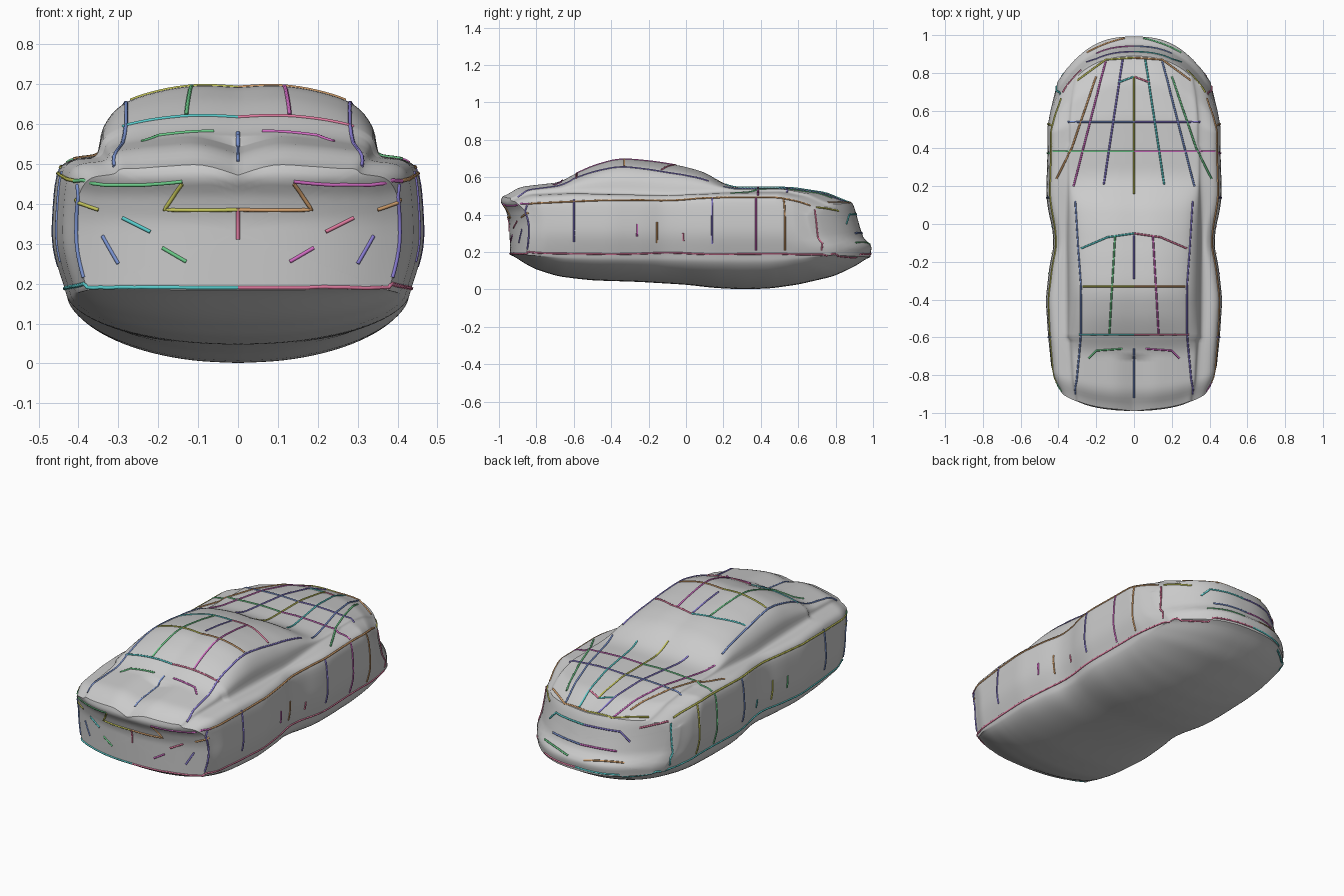
import bpy, bmesh, math
from mathutils import Vector
from mathutils.bvhtree import BVHTree

if "Cube" in bpy.data.objects:
    bpy.data.objects.remove(bpy.data.objects["Cube"])


def lerp_table(t, v):
    if v <= t[0][0]:
        return t[0][1]
    for (a, p), (b, q) in zip(t, t[1:]):
        if v <= b:
            return p + (q - p) * (v - a) / (b - a)
    return t[-1][1]


def soft(t, v, r=0.035):
    return sum(lerp_table(t, v + r * k / 2) for k in range(-2, 3)) / 5


# Body profiles along the length
WIDTH = [(-1, .40), (-.9, .435), (-.6, .452), (-.4, .465), (-.22, .445), (-.12, .423), (-.02, .43),
         (.06, .45), (.15, .463), (.4, .455), (.7, .455), (.9, .44), (1, .415)]
UNDER = [(-1, .19), (-.93, .15), (-.85, .11), (-.7, .07), (-.5, .048), (-.25, .04), (0, .025),
         (.15, .008), (.3, 0), (.45, .005), (.6, .025), (.8, .07), (.93, .13), (1, .18)]
BELT = [(-1, .46), (-.92, .497), (-.6, .51), (-.1, .5), (.2, .51), (.6, .512), (.85, .485), (1, .43)]
CROWN = [(-1, .03), (-.9, .05), (-.68, .065), (-.6, .105), (-.5, .153), (-.38, .19), (-.3, .193),
         (-.15, .18), (-.02, .157), (.1, .12), (.2, .055), (.26, .035), (.5, .033), (1, .03)]
NOSE = [(.18, .985), (.235, .995), (.27, .95), (.35, .925), (.44, .9), (.5, .87)]
TAIL = [(.18, .94), (.36, .945), (.43, .965), (.465, .995), (.5, .98)]


def place(x, y, z):
    # Bow the nose and tail in plan and in side view
    if y > .45:
        end = soft(NOSE, z, .015) - .23 * (abs(x) / .4) ** 2.6
        y = .45 + (y - .45) / .55 * (max(end, .55) - .45)
    elif y < -.6:
        end = soft(TAIL, z, .015) - .1 * (abs(x) / .4) ** 2.5
        y = -.6 + (y + .6) / .4 * (end - .6)
    return (x, y, z)


def catmull(pts, n):
    out = []
    for i in range(len(pts) - 1):
        a, b = pts[max(i - 1, 0)], pts[i]
        c, d = pts[i + 1], pts[min(i + 2, len(pts) - 1)]
        for k in range(n):
            t = k / n
            out.append(tuple(.5 * (2 * q + (r - p) * t + (2 * p - 5 * q + 4 * r - s) * t * t
                                   + (3 * q - p - 3 * r + s) * t ** 3) for p, q, r, s in zip(a, b, c, d)))
    return out + [pts[-1]]


def section(y):
    w, zb, b, c = soft(WIDTH, y), soft(UNDER, y), soft(BELT, y), soft(CROWN, y)
    s = w / .455
    k = .33 * s if abs(y + .1) > .5 else .338
    dip = .025 if y < -.7 else .004
    half = [(.94 * w * math.sin(a * math.pi / 12), .19 - (.19 - zb) * math.cos(a * math.pi / 12))
            for a in range(7)]
    half += [(w, .29), (w, .39), (.975 * w, b - .03), (.91 * w, b), (k + .02, b + .01),
             (k, b + .01 + .4 * c), (.86 * k, b + .75 * c), (.6 * k, b + .92 * c),
             (.3 * k, b + c), (0, b + c - dip)]
    half = catmull(half, 4)
    return half + [(-x, z) for x, z in half[-2:0:-1]]


# Closed body shell
bm = bmesh.new()
N = 100
loops = []
stations = [-1 + 2 * i / N for i in range(N + 1)]
rings = [(y, section(y)) for y in stations]


def shrink(ring, f):
    return [(x * f, .33 + (z - .33) * f) for x, z in ring]


caps = [k / 10 for k in range(1, 10)]
rings = ([(-1, shrink(rings[0][1], f)) for f in caps] + rings
         + [(1, shrink(rings[-1][1], f)) for f in reversed(caps)])
for y, ring in rings:
    loops.append([bm.verts.new(place(x, y, z)) for x, z in ring])
for A, B in zip(loops, loops[1:]):
    for i in range(len(A)):
        j = (i + 1) % len(A)
        bm.faces.new((A[i], A[j], B[j], B[i]))
for loop, y in ((loops[0], -1), (loops[-1], 1)):
    tip = bm.verts.new(place(0, y, .33))
    for i in range(len(loop)):
        bm.faces.new((loop[i], loop[(i + 1) % len(loop)], tip))
bmesh.ops.recalc_face_normals(bm, faces=bm.faces)
tree = BVHTree.FromBMesh(bm)
mesh = bpy.data.meshes.new("car_body")
bm.to_mesh(mesh)
bm.free()
body = bpy.data.objects.new("car_body", mesh)
bpy.context.collection.objects.link(body)
bpy.context.view_layer.objects.active = body
body.select_set(True)
bpy.ops.object.shade_smooth_by_angle(angle=math.radians(40))

# Coloured feature lines lying on the shell
PALETTE = [(.1, .6, .6), (.65, .15, .55), (.55, .55, .1), (.25, .2, .65), (.15, .6, .25),
           (.75, .2, .35), (.2, .3, .65), (.65, .35, .15)]
mats = []
for i, c in enumerate(PALETTE):
    m = bpy.data.materials.new(f"line_colour_{i}")
    m.diffuse_color = (*c, 1)
    m.use_nodes = True
    m.node_tree.nodes["Principled BSDF"].inputs["Base Color"].default_value = m.diffuse_color
    mats.append(m)
count = 0


def line(name, pts, both=True):
    global count
    for sx in ((1, -1) if both else (1,)):
        path = []
        for a, b in zip(pts, pts[1:]):
            path += [Vector(a).lerp(Vector(b), k / 10) for k in range(10)]
        path.append(Vector(pts[-1]))
        cu = bpy.data.curves.new(name, 'CURVE')
        cu.dimensions = '3D'
        cu.bevel_depth = .005
        cu.bevel_resolution = 1
        cu.use_fill_caps = True
        sp = cu.splines.new('POLY')
        sp.points.add(len(path) - 1)
        for p, v in zip(sp.points, path):
            p.co = (*tree.find_nearest(Vector((sx * v.x, v.y, v.z)))[0], 1)
        cu.materials.append(mats[count * 3 % len(mats)])
        bpy.context.collection.objects.link(bpy.data.objects.new(name, cu))
        count += 1


def top(name, pts, both=True):
    # Drop a plan-view path onto the upper surface
    fine = []
    for a, b in zip(pts, pts[1:]):
        fine += [Vector(a).lerp(Vector(b), k / 4) for k in range(4)]
    fine.append(Vector(pts[-1]))
    hits = [tree.ray_cast(Vector((p.x, p.y, 2)), Vector((0, 0, -1)))[0] for p in fine]
    line(name, [h for h in hits if h], both)


# Bonnet, roof and boot lines
top("bonnet_inner_line", [(.06, .87), (.16, .21)])
top("bonnet_outer_line", [(.15, .86), (.32, .2)])
top("bonnet_edge_line", [(.2, .78), (.33, .4), (.41, .24)])
top("bonnet_centre_line", [(0, .78), (0, .16)], False)
top("bonnet_vee_line", [(0, .78), (.08, .75)])
top("bonnet_cross_line", [(0, .54), (.35, .54)])
top("bonnet_rear_cross_line", [(0, .385), (.43, .385)])
top("nose_edge_line", [(0, .88), (.15, .87), (.3, .76)])
top("windscreen_top_line", [(0, -.05), (.14, -.07), (.28, -.13)])
top("roof_side_line", [(.31, .12), (.295, -.13), (.28, -.33), (.28, -.58), (.31, -.9)])
top("roof_long_line", [(.1, -.06), (.13, -.58)])
top("roof_cross_line", [(0, -.33), (.27, -.33)])
top("rear_window_line", [(0, -.585), (.29, -.585)])
top("roof_centre_line", [(0, -.06), (0, -.29)], False)
top("boot_centre_line", [(0, -.66), (0, -.92)], False)
top("boot_lid_line", [(.06, -.66), (.2, -.67), (.24, -.71)])

# Side lines
line("shoulder_line", [(.41, .68, .47), (.45, .4, .5), (.46, .15, .5), (.42, -.1, .48),
                       (.46, -.4, .48), (.43, -.86, .46)])
line("sill_line", [(0, -.95, .19), (.25, -.94, .19), (.42, -.85, .19), (.43, -.5, .19),
                   (.42, 0, .19), (.43, .5, .19), (.38, .78, .19), (.2, .93, .19), (0, .99, .19)])
for y, lo, hi in ((-.6, .25, .49), (-.26, .28, .35), (-.15, .24, .36), (-.02, .25, .3),
                  (.14, .24, .5), (.375, .2, .5), (.53, .2, .5), (.74, .2, .44), (-.88, .2, .45)):
    line("side_upright_line", [(.46, y, lo), (.46, y, hi)])

# Short lines on the tail (-y) and nose (+y) faces
TAIL_LINES = [[(.14, .455), (.45, .46)], [(.14, .45), (.185, .385), (0, .385)],
              [(.22, .33), (.29, .365)], [(.3, .25), (.34, .32)], [(.13, .255), (.19, .29)],
              [(.35, .385), (.42, .41)]]
for pts in TAIL_LINES:
    line("tail_line", [(x, place(x, -1, z)[1], z) for x, z in pts])
line("tail_centre_line", [(0, -.95, .39), (0, -.95, .31)], False)
for pts in ([(0, .4), (.2, .4), (.25, .35)], [(0, .3), (.2, .3)], [(.05, .24), (.25, .25)],
            [(.28, .42), (.38, .44)]):
    line("nose_line", [(x, place(x, 1, z)[1], z) for x, z in pts])
